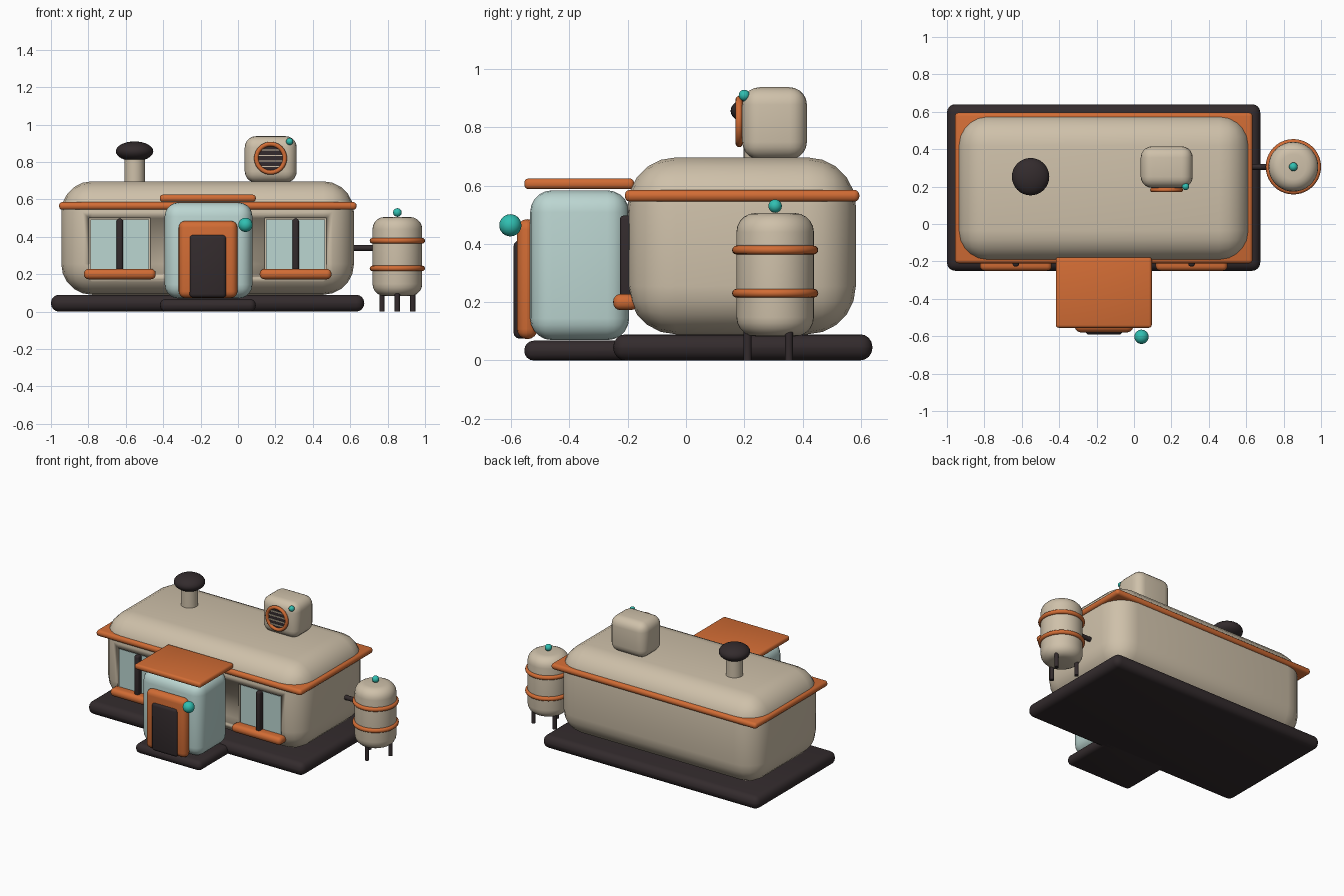
import bpy, bmesh, math
from mathutils import Matrix, Vector

if "Cube" in bpy.data.objects:
    bpy.data.objects.remove(bpy.data.objects["Cube"])


def material(name, rgb):
    m = bpy.data.materials.new(name)
    m.diffuse_color = (*rgb, 1)
    m.use_nodes = True
    m.node_tree.nodes["Principled BSDF"].inputs["Base Color"].default_value = m.diffuse_color
    return m


BEIGE = material("warm_beige", (0.62, 0.53, 0.40))
ORANGE = material("burnt_orange", (0.64, 0.15, 0.035))
DARK = material("charcoal", (0.033, 0.024, 0.026))
TEAL = material("bright_teal", (0.03, 0.52, 0.44))
PALE = material("pale_blue", (0.50, 0.67, 0.64))


def finish(bm, name, mat, angle=35):
    bmesh.ops.recalc_face_normals(bm, faces=bm.faces)
    for f in bm.faces:
        f.smooth = True
    me = bpy.data.meshes.new(name)
    bm.to_mesh(me)
    bm.free()
    me.materials.append(mat)
    me.set_sharp_from_angle(angle=math.radians(angle))
    ob = bpy.data.objects.new(name, me)
    bpy.context.collection.objects.link(ob)
    return ob


def box(name, mat, x, y, z, bevel=0.0, seg=4):
    """Rounded box from its x, y and z ranges."""
    bm = bmesh.new()
    bmesh.ops.create_cube(bm, size=1)
    for v in bm.verts:
        v.co = Vector([(r[0] + r[1]) / 2 + c * (r[1] - r[0])
                       for r, c in zip((x, y, z), v.co)])
    if bevel:
        bmesh.ops.bevel(bm, geom=bm.edges[:], offset=bevel, segments=seg,
                        profile=0.5, affect='EDGES')
    return finish(bm, name, mat)


def rod(name, mat, a, b, r, bevel=0.0, sides=32):
    """Cylinder between two points with optional rounded ends."""
    a, b = Vector(a), Vector(b)
    bm = bmesh.new()
    bmesh.ops.create_cone(bm, cap_ends=True, segments=sides, radius1=r,
                          radius2=r, depth=(b - a).length)
    if bevel:
        rims = [e for e in bm.edges if e.calc_face_angle() > 1]
        bmesh.ops.bevel(bm, geom=rims, offset=bevel, segments=5,
                        profile=0.5, affect='EDGES')
    rot = (b - a).to_track_quat('Z', 'Y').to_matrix().to_4x4()
    bm.transform(Matrix.Translation((a + b) / 2) @ rot)
    return finish(bm, name, mat)


def ball(name, mat, c, r, rz=None):
    bm = bmesh.new()
    bmesh.ops.create_uvsphere(bm, u_segments=32, v_segments=16, radius=1)
    bm.transform(Matrix.Translation(c) @ Matrix.Diagonal((r, r, rz or r, 1)))
    return finish(bm, name, mat)


def ring(name, mat, c, major, minor, facing_front=False):
    """Torus made by spinning a small circle."""
    bm = bmesh.new()
    turn = Matrix.Translation((major, 0, 0)) @ Matrix.Rotation(math.pi / 2, 4, 'X')
    bmesh.ops.create_circle(bm, segments=12, radius=minor, matrix=turn)
    bmesh.ops.spin(bm, geom=bm.edges[:], cent=(0, 0, 0), axis=(0, 0, 1),
                   angle=2 * math.pi, steps=40, use_duplicate=False)
    bmesh.ops.remove_doubles(bm, verts=bm.verts, dist=1e-4)
    if facing_front:
        bm.transform(Matrix.Rotation(math.pi / 2, 4, 'X'))
    bm.transform(Matrix.Translation(c))
    return finish(bm, name, mat, 60)


# Foundation slabs
box("foundation", DARK, (-1.0, 0.675), (-0.25, 0.64), (0, 0.09), 0.043)
box("porch_step", DARK, (-0.417, 0.095), (-0.555, -0.15), (0, 0.068), 0.032)

# Main body and trim band
body = box("main_body", BEIGE, (-0.945, 0.62), (-0.2, 0.583), (0.09, 0.697), 0.165, 5)
box("roof_band", ORANGE, (-0.957, 0.634), (-0.21, 0.595), (0.545, 0.586), 0.018, 3)

# Windows: recess, glass, mullion and sill
for side, cx in (("left", -0.632), ("right", 0.308)):
    cut = box(side + "_window_cutter", BEIGE, (cx - 0.165, cx + 0.165),
              (-0.3, -0.17), (0.19, 0.5))
    cut.hide_render = True
    cut.hide_viewport = True
    cut.display_type = 'WIRE'
    mod = body.modifiers.new(side + "_recess", 'BOOLEAN')
    mod.operation = 'DIFFERENCE'
    mod.solver = 'EXACT'
    mod.object = cut
    box(side + "_window_glass", PALE, (cx - 0.157, cx + 0.157), (-0.19, -0.16), (0.2, 0.493))
    box(side + "_window_mullion", DARK, (cx - 0.017, cx + 0.017),
        (-0.227, -0.165), (0.21, 0.497), 0.012, 3)
    box(side + "_window_sill", ORANGE, (cx - 0.192, cx + 0.192),
        (-0.25, -0.165), (0.173, 0.228), 0.025)

# Porch with its flat roof and door
box("porch_body", PALE, (-0.392, 0.077), (-0.535, -0.195), (0.07, 0.584), 0.075, 5)
box("porch_roof", ORANGE, (-0.418, 0.095), (-0.555, -0.178), (0.588, 0.625), 0.015, 3)
box("door_frame", ORANGE, (-0.317, -0.003), (-0.58, -0.51), (0.073, 0.485), 0.035)
box("door_panel", DARK, (-0.26, -0.062), (-0.592, -0.54), (0.075, 0.412), 0.02, 3)
ball("porch_lamp", TEAL, (0.04, -0.603, 0.464), 0.038)

# Chimney
rod("chimney_pipe", BEIGE, (-0.553, 0.253, 0.66), (-0.553, 0.253, 0.86), 0.055)
ball("chimney_cap", DARK, (-0.553, 0.253, 0.857), 0.1, 0.053)

# Rooftop vent unit
box("vent_box", BEIGE, (0.036, 0.314), (0.193, 0.415), (0.69, 0.938), 0.06, 5)
ring("vent_ring", ORANGE, (0.174, 0.182, 0.82), 0.076, 0.012, True)
rod("vent_grille_back", DARK, (0.174, 0.21, 0.82), (0.174, 0.184, 0.82), 0.074)
for i in range(4):
    dz = -0.045 + 0.03 * i
    w = math.sqrt(0.072 ** 2 - dz ** 2)
    box("vent_slat_%d" % (i + 1), BEIGE, (0.174 - w, 0.174 + w),
        (0.177, 0.19), (0.817 + dz, 0.823 + dz))
ball("vent_light", TEAL, (0.276, 0.2, 0.91), 0.019)

# Water tank beside the house
TX, TY = 0.852, 0.306
rod("tank", BEIGE, (TX, TY, 0.083), (TX, TY, 0.506), 0.133, 0.065, 40)
for i, z in enumerate((0.231, 0.379)):
    ring("tank_hoop_%d" % (i + 1), ORANGE, (TX, TY, z), 0.133, 0.015)
ball("tank_light", TEAL, (TX, TY, 0.53), 0.023)
for i in range(3):
    a = math.radians(-90 + 120 * i)
    x, y = TX + 0.095 * math.cos(a), TY + 0.095 * math.sin(a)
    rod("tank_leg_%d" % (i + 1), DARK, (x, y, 0), (x, y, 0.14), 0.014, sides=16)
rod("tank_pipe", DARK, (0.605, TY, 0.34), (0.76, TY, 0.34), 0.016, sides=16)
